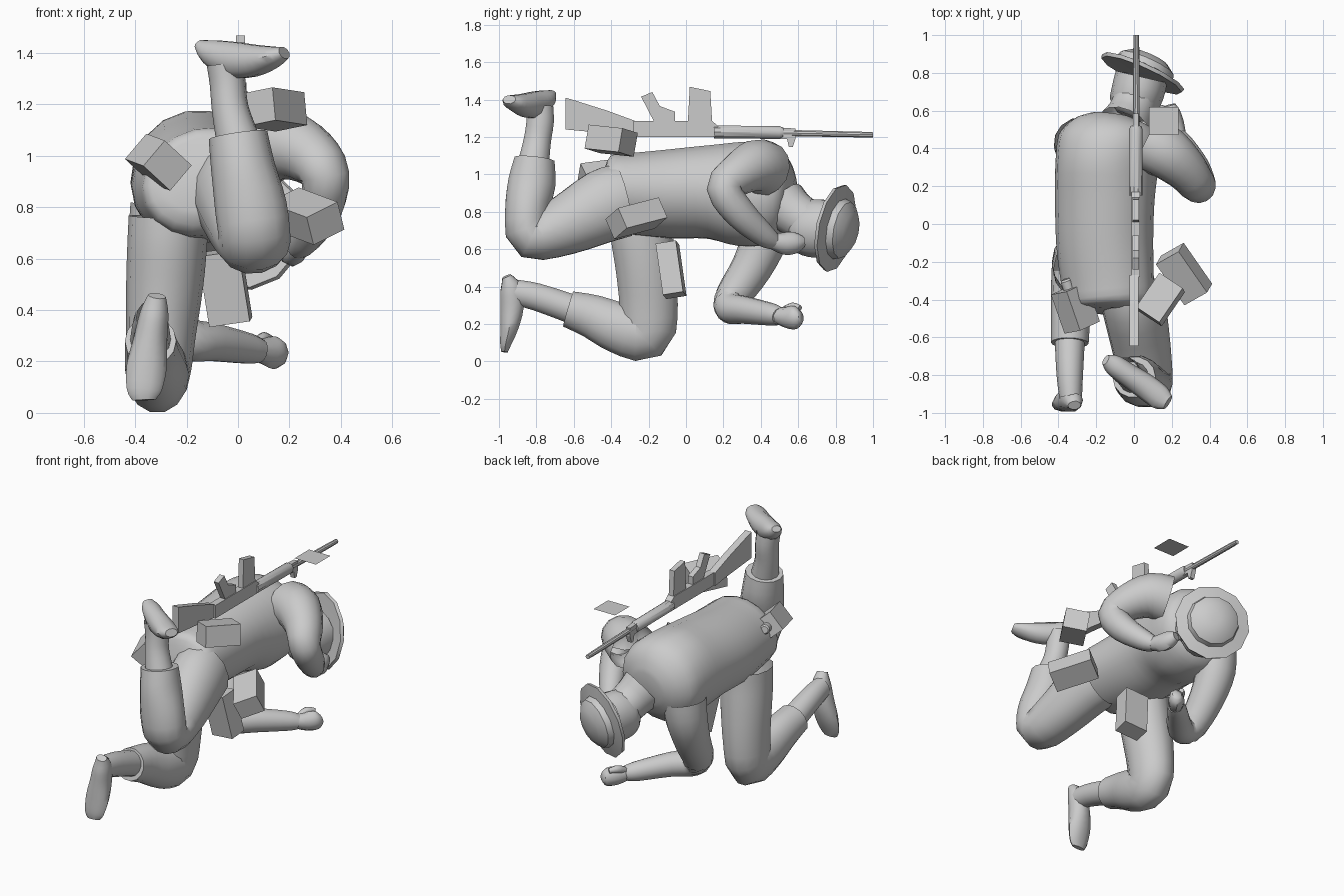
import bpy, bmesh, math
from mathutils import Vector as V

mat = bpy.data.materials.new("plain_grey")
mat.diffuse_color = (0.6, 0.6, 0.6, 1)


def finish(name, bm, smooth=None):
    bmesh.ops.recalc_face_normals(bm, faces=bm.faces)
    me = bpy.data.meshes.new(name)
    bm.to_mesh(me)
    bm.free()
    me.materials.append(mat)
    ob = bpy.data.objects.new(name, me)
    bpy.context.collection.objects.link(ob)
    if smooth:
        bpy.ops.object.select_all(action='DESELECT')
        ob.select_set(True)
        bpy.context.view_layer.objects.active = ob
        bpy.ops.object.shade_smooth_by_angle(angle=math.radians(smooth))
    return ob


def catmull(rows, sub):
    out = []
    n = len(rows)
    for i in range(n - 1):
        a, b, c, d = rows[max(i - 1, 0)], rows[i], rows[i + 1], rows[min(i + 2, n - 1)]
        for k in range(sub):
            t = k / sub
            out.append([0.5 * (2 * q + (r - p) * t + (2 * p - 5 * q + 4 * r - s) * t * t
                        + (3 * q - p - 3 * r + s) * t ** 3) for p, q, r, s in zip(a, b, c, d)])
    return out + [rows[-1]]


def loft(name, rows, side=(1, 0, 0), n=14, sub=3, caps=(True, True)):
    """Tube through rows of (x, y, z, half width along side, half thickness)."""
    rows = catmull([list(r) + [r[3]] * (5 - len(r)) for r in rows], sub)
    pts = [V(r[:3]) for r in rows]
    bm = bmesh.new()
    rings = []
    for i, r in enumerate(rows):
        t = (pts[min(i + 1, len(pts) - 1)] - pts[max(i - 1, 0)]).normalized()
        s = V(side)
        s = (s - t * s.dot(t)).normalized()
        u = t.cross(s)
        rings.append([bm.verts.new(pts[i] + s * r[3] * math.cos(a) + u * r[4] * math.sin(a))
                      for a in (2 * math.pi * k / n for k in range(n))])
    for p, q in zip(rings, rings[1:]):
        for k in range(n):
            bm.faces.new((p[k], p[(k + 1) % n], q[(k + 1) % n], q[k]))
    if caps[0]:
        bm.faces.new(rings[0])
    if caps[1]:
        bm.faces.new(rings[-1])
    return finish(name, bm, 50)


def lathe(name, origin, axis, prof, n=12):
    rot = V((0, 0, 1)).rotation_difference(V(axis).normalized())
    bm = bmesh.new()
    rings = [[bm.verts.new(V(origin) + rot @ V((r * math.cos(2 * math.pi * k / n),
              r * math.sin(2 * math.pi * k / n), h))) for k in range(n)] for r, h in prof]
    for p, q in zip(rings, rings[1:]):
        for k in range(n):
            bm.faces.new((p[k], p[(k + 1) % n], q[(k + 1) % n], q[k]))
    bm.faces.new(rings[0])
    bm.faces.new(rings[-1])
    return finish(name, bm, 35)


def box(name, c, u, v, size):
    """Box with its first two axes along u and v."""
    u = V(u).normalized()
    v = V(v)
    v = (v - u * v.dot(u)).normalized()
    ax = (u, v, u.cross(v))
    bm = bmesh.new()
    bmesh.ops.create_cube(bm, size=1)
    for q in bm.verts:
        q.co = V(c) + sum((a * q.co[i] * size[i] for i, a in enumerate(ax)), V())
    return finish(name, bm)


def prism(name, yz, w, x=0.01):
    bm = bmesh.new()
    f = bm.faces.new([bm.verts.new((x - w / 2, y, z)) for y, z in yz])
    g = bmesh.ops.extrude_face_region(bm, geom=[f])
    for q in g['geom']:
        if isinstance(q, bmesh.types.BMVert):
            q.co.x += w
    return finish(name, bm)


INNER = (False, True)   # leave the end hidden in a neighbouring part open

# Torso, neck and head
loft("torso", [(-.13, -.46, .905, .16, .11), (-.13, -.42, .90, .235, .195), (-.14, -.30, .895, .25, .215),
               (-.155, -.1, .895, .26, .235), (-.155, .12, .905, .265, .25), (-.145, .30, .895, .27, .285),
               (-.13, .45, .89, .27, .265), (-.125, .53, .885, .215, .20), (-.12, .575, .88, .11, .10)],
     (.92, 0, .36), 18)
loft("neck", [(-.05, .52, .84, .14), (-.02, .58, .79, .125), (.01, .66, .74, .12)], caps=(False, False))
loft("head", [(-.03, .57, .72, .07, .08), (-.01, .615, .715, .125, .14), (.02, .70, .71, .14, .16),
              (.04, .78, .71, .14, .15)], caps=(True, False))

# Brimmed hat
lathe("hat", (.05, .81, .71), (.4, .9, -.19),
      [(.14, -.02), (.232, -.025), (.238, -.005), (.165, .01), (.155, .045), (.105, .08), (.03, .09)])

# Arms
loft("right_arm", [(.09, .42, 1.03, .15), (.18, .37, 1.045, .14), (.28, .28, 1.0, .115), (.34, .205, .92, .095),
                   (.32, .29, .79, .085), (.26, .41, .68, .065), (.23, .47, .64, .045)],
     (.6, .6, .5), caps=INNER)
loft("left_arm", [(-.285, .43, .80, .135), (-.30, .42, .66, .125), (-.29, .35, .50, .11),
                  (-.26, .25, .345, .095), (-.19, .24, .285, .085), (-.1, .31, .275, .075), (.04, .46, .25, .06),
                  (.09, .5, .24, .045)], (.7, -.7, 0), caps=INNER)

# Hands and thumbs
loft("right_hand", [(.24, .45, .645, .04), (.215, .53, .63, .05, .06), (.20, .59, .635, .045, .055),
                    (.19, .63, .64, .03)], n=8)
loft("right_thumb", [(.2, .5, .65, .02), (.15, .54, .67, .025), (.13, .59, .67, .015)], (0, 0, 1), n=8)
loft("left_hand", [(.07, .48, .245, .04), (.12, .55, .235, .05, .06), (.155, .59, .235, .045, .06),
                   (.17, .615, .24, .03)], n=8)
loft("left_thumb", [(.08, .52, .27, .02), (.10, .57, .29, .025), (.13, .61, .285, .015)], (0, 0, 1), n=8)

# Right leg, raised, with boot and upturned foot
loft("right_trouser", [(-.02, -.34, .86, .17, .20), (0, -.44, .83, .17, .20), (.04, -.66, .72, .155, .16),
                       (.065, -.83, .67, .14, .125), (.05, -.85, .80, .14, .12), (.02, -.825, .95, .125, .13),
                       (0, -.81, 1.08, .115, .11)], caps=INNER)
loft("right_boot_shaft", [(0, -.815, 1.06, .085), (-.03, -.795, 1.18, .072, .075), (-.04, -.78, 1.28, .07, .075),
                          (-.05, -.78, 1.36, .072, .072)], caps=(False, False))
loft("right_foot", [(-.15, -.72, 1.435, .03, .02), (-.11, -.745, 1.405, .055, .05), (-.03, -.80, 1.375, .062, .072),
                    (.06, -.86, 1.37, .068, .065), (.14, -.92, 1.385, .065, .042), (.18, -.945, 1.40, .04, .025)],
     (.22, .31, 0), 10)

# Left leg, kneeling, with boot and foot
loft("left_trouser", [(-.27, -.24, .76, .155, .17), (-.275, -.235, .66, .155, .17), (-.285, -.215, .5, .15, .165),
                      (-.30, -.20, .30, .135, .16), (-.31, -.22, .155, .125, .155), (-.32, -.36, .18, .12, .14),
                      (-.335, -.5, .24, .105, .12), (-.34, -.63, .28, .10, .10)], caps=INNER)
loft("left_boot_shaft", [(-.34, -.61, .28, .08), (-.34, -.8, .345, .07, .075), (-.335, -.92, .37, .06, .07)],
     caps=(False, False))
loft("left_foot", [(-.315, -.96, .455, .035, .025), (-.325, -.935, .39, .055, .06), (-.34, -.93, .29, .065, .065),
                   (-.355, -.945, .18, .078, .05), (-.365, -.965, .09, .068, .03), (-.365, -.97, .05, .045, .018)],
     n=10)

# Pouches and flask
box("rear_pouch", (.14, -.40, 1.18), (.13, .19, -.02), (.14, -.1, .03), (.22, .15, .13))
box("hip_pouch", (.265, -.265, .765), (-.16, .23, .06), (.14, .08, .07), (.27, .15, .12))
box("front_pouch", (-.05, -.08, .49), (.045, .04, -.28), (.16, -.02, .03), (.28, .16, .11))
box("flask", (-.31, -.445, .975), (.08, -.23, -.03), (.13, 0, -.11), (.22, .15, .13))
lathe("flask_cap", (-.35, -.33, .99), (-.08, .23, .03), [(.03, -.03), (.03, .03), (.022, .04)])

# Rifle lying upside down along the back
prism("rifle_stock", [(-.645, 1.24), (-.645, 1.41), (-.61, 1.40), (-.42, 1.34), (-.27, 1.285), (-.27, 1.2),
                      (-.38, 1.215)], .045, 0)
prism("rifle_receiver", [(-.28, 1.2), (-.28, 1.285), (.14, 1.285), (.17, 1.26), (.17, 1.2)], .045)
prism("rifle_grip", [(-.24, 1.415), (-.18, 1.44), (-.14, 1.365), (-.06, 1.335), (-.06, 1.28), (-.17, 1.28)], .035)
prism("rifle_magazine", [(.02, 1.468), (.13, 1.445), (.14, 1.28), (.01, 1.28)], .035)
lathe("rifle_handguard", (.01, .15, 1.227), (0, 1, -.01), [(.036, 0), (.036, .35), (.028, .37)], 10)
lathe("rifle_barrel", (.012, .48, 1.222), (0, 1, -.02), [(.018, 0), (.016, .45), (.014, .52)], 10)
prism("rifle_front_sight", [(.50, 1.25), (.585, 1.245), (.585, 1.19), (.57, 1.145), (.55, 1.145), (.54, 1.19),
                            (.50, 1.19)], .03)

# Loose flat square above the right shoulder
bm = bmesh.new()
bm.faces.new([bm.verts.new((x, y, 1.32)) for x, y in ((.08, .47), (.235, .47), (.235, .62), (.08, .62))])
finish("flat_square", bm)
